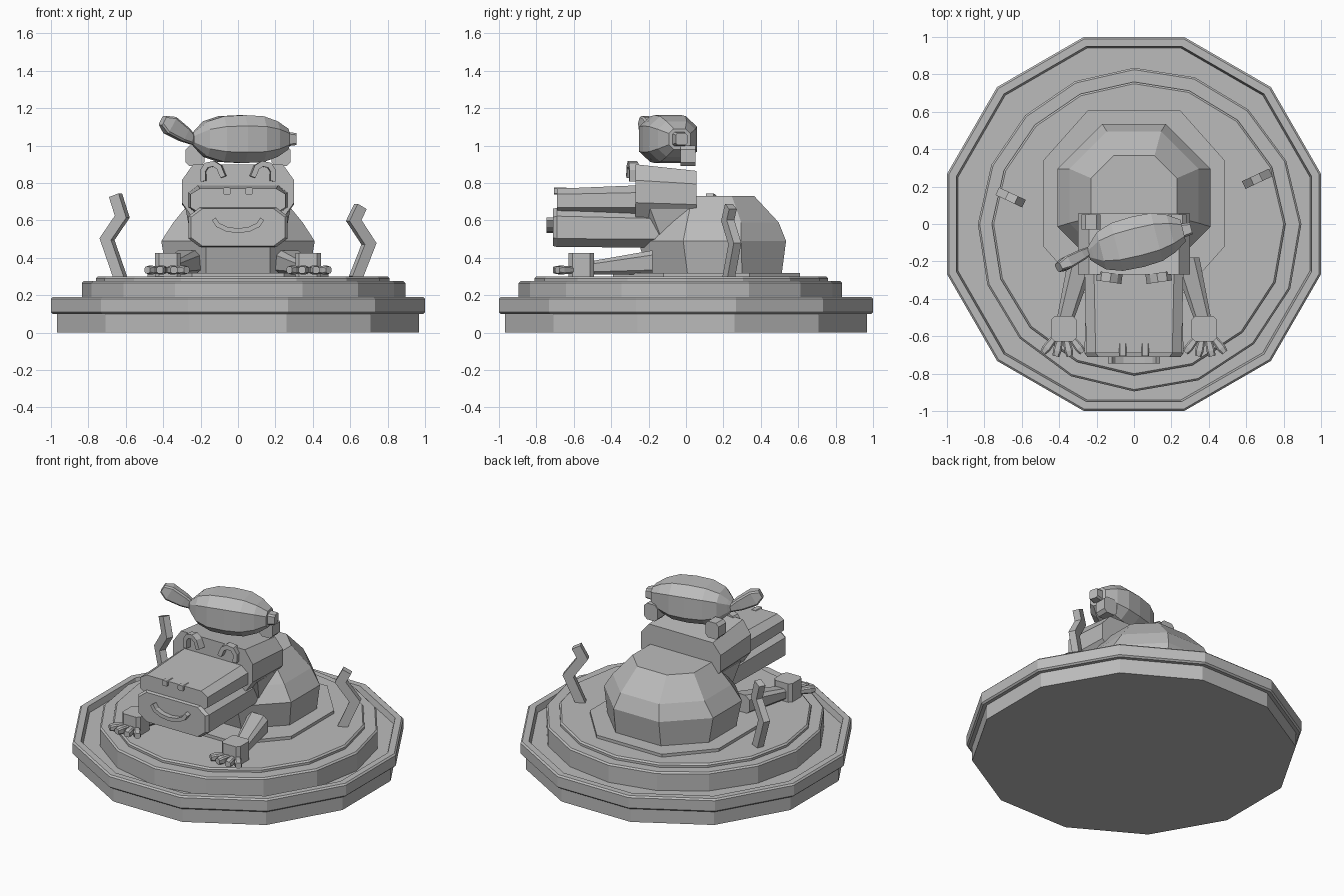
import bpy, bmesh, math
from mathutils import Vector, Matrix

cube = bpy.data.objects.get("Cube")
if cube:
    bpy.data.objects.remove(cube, do_unlink=True)

grey = bpy.data.materials.new("clay_grey")
grey.use_nodes = True
GREY = (0.5, 0.5, 0.5, 1)
grey.diffuse_color = GREY
grey.node_tree.nodes["Principled BSDF"].inputs["Base Color"].default_value = GREY


def loft(name, rings, matrix=None):
    """Skin matching rings of points and cap both ends."""
    bm = bmesh.new()
    loops = [[bm.verts.new(p) for p in ring] for ring in rings]
    for a, b in zip(loops, loops[1:]):
        for i in range(len(a)):
            j = (i + 1) % len(a)
            bm.faces.new((a[i], a[j], b[j], b[i]))
    bm.faces.new(loops[0])
    bm.faces.new(loops[-1])
    bmesh.ops.recalc_face_normals(bm, faces=bm.faces)
    if matrix:
        bm.transform(matrix)
    mesh = bpy.data.meshes.new(name)
    bm.to_mesh(mesh)
    bm.free()
    mesh.materials.append(grey)
    obj = bpy.data.objects.new(name, mesh)
    bpy.context.collection.objects.link(obj)
    return obj


def place(loc, turn=0, axis='Z'):
    return Matrix.Translation(loc) @ Matrix.Rotation(math.radians(turn), 4, axis)


def disc(r, z, sides, turn=0, skew=0):
    pts = []
    for i in range(sides):
        a = 2 * math.pi * i / sides + math.radians(turn)
        rr = r + skew * (math.cos(a) - math.sin(a))
        pts.append((rr * math.cos(a), rr * math.sin(a), z))
    return pts


def chamfered(w, h, cw, ch):
    """Eight corners of a rectangle with cut corners, half sizes w and h."""
    return [(w, ch - h), (w, h - ch), (w - cw, h), (cw - w, h),
            (-w, h - ch), (-w, ch - h), (cw - w, -h), (w - cw, -h)]


def along_y(y, z, w, h, cw, ch, x=0, slope=0):
    return [(x + u, y + slope * v, z + v) for u, v in chamfered(w, h, cw, ch)]


def along_z(z, y0, w, d, cw, cd):
    return [(u, y0 + v, z) for u, v in chamfered(w, d, cw, cd)]


def ribbon(name, path, width, depth, matrix):
    """Sweep a rectangle along a path drawn in the local xz plane."""
    pts = [Vector(p) for p in path]
    rings = []
    for i, p in enumerate(pts):
        t0 = (pts[i] - pts[i - 1]).normalized() if i else None
        t1 = (pts[i + 1] - pts[i]).normalized() if i < len(pts) - 1 else None
        t = ((t0 or t1) + (t1 or t0)).normalized()
        n = Vector((-t.y, t.x)) * width / 2 / max(0.5, t.dot(t0 or t1))
        a, b = p + n, p - n
        rings.append([(a.x, -depth / 2, a.y), (b.x, -depth / 2, b.y),
                      (b.x, depth / 2, b.y), (a.x, depth / 2, a.y)])
    return loft(name, rings, matrix)


# Plate with raised lip, then the stacked pool layers
k = 1 / math.cos(math.pi / 12)
loft("plate_base", [disc(0.967 * k, z, 12, 15) for z in (0, 0.105)])
loft("plate_rim", [disc(r * k, z, 12, 15) for r, z in
                   ((0.99, 0.1), (1, 0.11), (1, 0.18), (0.99, 0.19),
                    (0.95, 0.19), (0.94, 0.15))])
loft("pool_lower", [disc(r, z, 16, 0, 0.03) for r, z in
                    ((0.865, 0.14), (0.865, 0.265), (0.855, 0.275))])
loft("pool_upper", [disc(r, z, 16, 0, 0.025) for r, z in
                    ((0.785, 0.26), (0.785, 0.29), (0.775, 0.3))])
loft("ripple", [along_z(z, 0.11, 0.485, 0.5, 0.24, 0.27) for z in (0.29, 0.32)])

# Domed body
loft("body", [along_z(z, y, w, d, c, c) for z, y, w, d, c in
              ((0.3, 0.155, 0.38, 0.355, 0.21),
               (0.49, 0.14, 0.41, 0.395, 0.24),
               (0.59, 0.15, 0.345, 0.345, 0.2),
               (0.73, 0.14, 0.23, 0.225, 0.12))])

# Head, muzzle and lower jaw
loft("head", [along_y(-0.27, 0.755, 0.3, 0.145, 0.06, 0.085),
              along_y(0.055, 0.74, 0.3, 0.125, 0.06, 0.07)])
loft("neck", [along_z(0.5, 0.0, 0.25, 0.18, 0.05, 0.05),
              along_z(0.66, -0.06, 0.28, 0.18, 0.05, 0.05)])
loft("upper_muzzle", [along_y(-0.69, 0.705, 0.255, 0.065, 0.05, 0.03),
                      along_y(-0.2, 0.71, 0.265, 0.08, 0.05, 0.04)])
loft("lower_jaw", [along_y(-0.71, 0.563, 0.25, 0.1, 0.06, 0.045),
                   along_y(-0.69, 0.563, 0.265, 0.105, 0.06, 0.045),
                   along_y(-0.14, 0.555, 0.25, 0.1, 0.06, 0.045)])

# Smile across the jaw front
smile = [(0.13 * math.sin(math.radians(a)), 0.615 - 0.07 * math.cos(math.radians(a)))
         for a in range(-84, 85, 28)]
ribbon("smile", smile, 0.025, 0.06, place((0, -0.715, 0)))

# Paired features, s = -1 on the model's right and 1 on its left
arch = [(-0.055, -0.045), (-0.045, 0.01), (-0.02, 0.035),
        (0.02, 0.035), (0.045, 0.01), (0.055, -0.045)]
steam_paths = {-1: [(0.03, 0.29), (-0.05, 0.5), (0.04, 0.62), (0.0, 0.735)],
               1: [(-0.03, 0.29), (0.05, 0.475), (-0.04, 0.6), (0.0, 0.675)]}
steam_spots = {-1: (-0.655, 0.14, 0), 1: (0.655, 0.24, 0)}

for s, side in ((-1, "right"), (1, "left")):
    loft(side + "_nostril", [along_y(y, 0.757, 0.02, 0.018, 0.005, 0.005, s * 0.06)
                             for y in (-0.705, -0.64)])
    eye_turn = place((s * 0.14, -0.285, 0.865), s * 8) @ Matrix.Rotation(
        math.radians(s * 12), 4, 'Y')
    ribbon(side + "_eye", arch, 0.028, 0.05, eye_turn)
    loft(side + "_ear", [along_y(y, 0.945, 0.05, 0.055, 0.02, 0.02, s * 0.23)
                         for y in (-0.03, 0.05)])

    # Arm, hand and fanned fingers
    loft(side + "_arm", [along_y(-0.18, 0.375, 0.075, 0.065, 0.03, 0.025, s * 0.275),
                         along_y(-0.52, 0.345, 0.045, 0.035, 0.015, 0.015, s * 0.37)])
    loft(side + "_hand", [[(s * 0.375 + x, y, z) for x, y, _ in
                           along_z(0, -0.56, 0.068, 0.068, 0.02, 0.02)]
                          for z in (0.3, 0.425)])
    for n, angle in enumerate((-38, -13, 13, 38)):
        root = place((s * 0.38 + angle * 0.001, -0.6, 0.335), angle)
        loft(f"{side}_finger_{n + 1}",
             [along_y(y, 0, r, r, 0.008, 0.008)
              for y, r in ((0.02, 0.016), (-0.08, 0.023), (-0.11, 0.018))], root)

    # Zigzag wisp of steam
    ribbon(side + "_steam", steam_paths[s], 0.06, 0.045,
           place(steam_spots[s], s * 25))

# Fish lying across the head
fish = place((0.02, -0.095, 1.035), 14)
stations = ((-0.27, 0.03), (-0.25, 0.05), (-0.2, 0.095), (-0.115, 0.122),
            (0, 0.128), (0.105, 0.122), (0.185, 0.095), (0.25, 0.055))
loft("fish_body", [[(x, 1.0 * u, v) for u, v in
                    chamfered(r * 1.08, r, r * 0.5, r * 0.45)]
                   for x, r in stations], fish)
loft("fish_mouth", [[(x, u, v) for u, v in chamfered(r, r, 0.01, 0.01)]
                    for x, r in ((0.23, 0.04), (0.295, 0.032))], fish)
tail = place((-0.25, -0.15, 1.035), 28) @ Matrix.Rotation(math.radians(30), 4, 'Y')
loft("fish_tail", [[(x, u, v) for u, v in chamfered(0.5 * h + 0.01, h, 0.008, 0.01)]
                   for x, h in ((0.04, 0.018), (-0.05, 0.04), (-0.15, 0.05),
                                (-0.2, 0.028))], tail)
